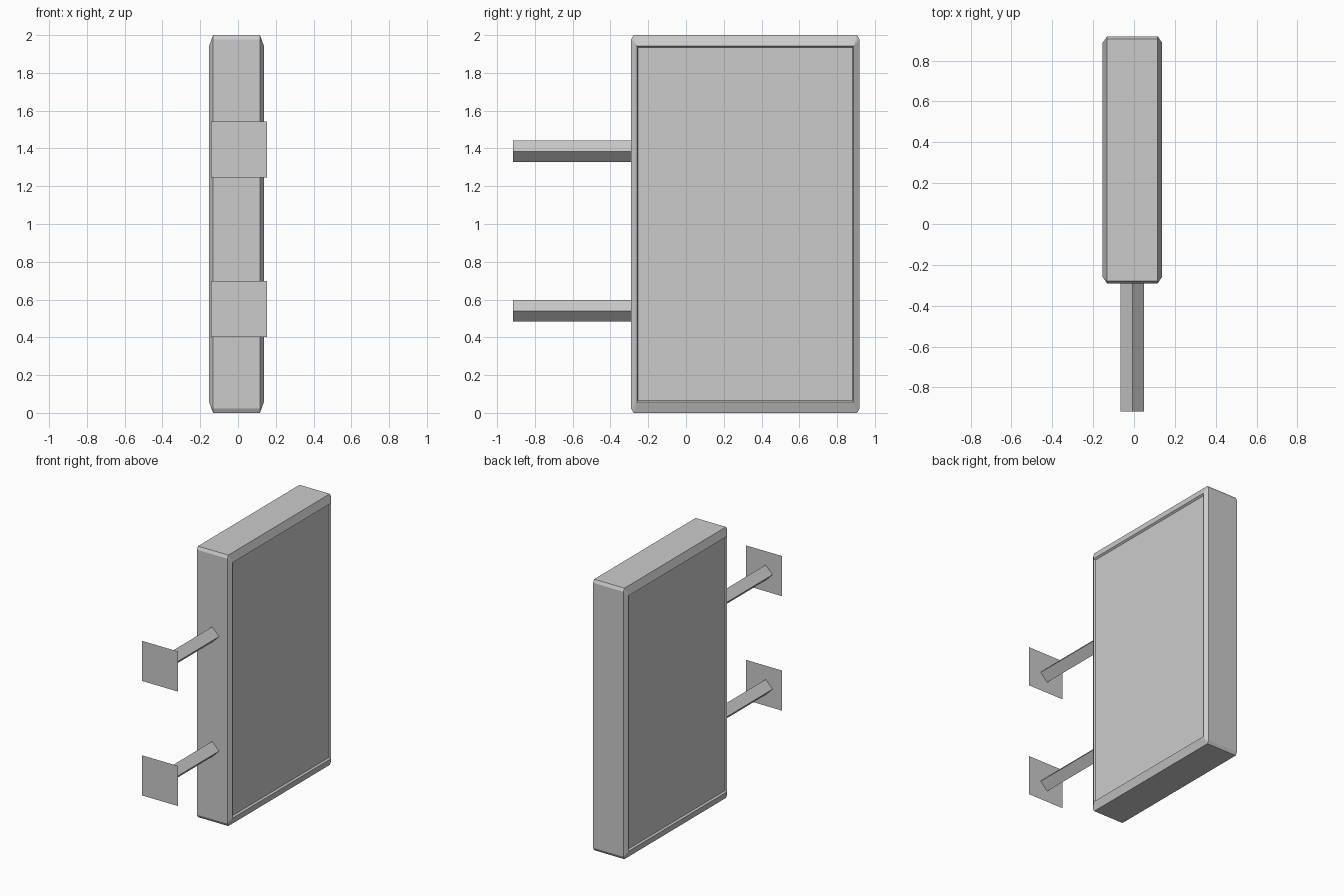
import bpy, bmesh
from mathutils import Vector

if "Cube" in bpy.data.objects:
    bpy.data.objects.remove(bpy.data.objects["Cube"])

CX = -0.008              # sign centre line in x
CY, CZ = 0.314, 1.0      # sign centre in y and z


def make_object(name, bm):
    bmesh.ops.remove_doubles(bm, verts=bm.verts, dist=0.0005)
    bmesh.ops.recalc_face_normals(bm, faces=bm.faces)
    mesh = bpy.data.meshes.new(name)
    bm.to_mesh(mesh)
    bm.free()
    obj = bpy.data.objects.new(name, mesh)
    bpy.context.collection.objects.link(obj)
    return obj


def outline(x, hy, hz, cy=0.0, cz=0.0):
    """Rectangle in the yz plane with optional chamfered corners."""
    pts = [(hy, hz - cz), (hy - cy, hz), (-hy + cy, hz), (-hy, hz - cz),
           (-hy, -hz + cz), (-hy + cy, -hz), (hy - cy, -hz), (hy, -hz + cz)]
    return [Vector((CX + x, CY + y, CZ + z)) for y, z in pts]


def loft(bm, rings):
    loops = [[bm.verts.new(p) for p in ring] for ring in rings]
    for a, b in zip(loops, loops[1:]):
        n = len(a)
        for i in range(n):
            bm.faces.new((a[i], a[(i + 1) % n], b[(i + 1) % n], b[i]))
    return loops


# Sign frame: chamfered box with a bevelled rim on both faces
side = [(0.133, 0.568, 0.934, 0, 0),
        (0.145, 0.574, 0.943, 0, 0),
        (0.124, 0.604, 1.0, 0.012, 0.022)]
rings = [outline(-x, *r) for x, *r in side]
rings += [outline(x, *r) for x, *r in reversed(side)]
bm = bmesh.new()
loft(bm, rings)
make_object("sign_frame", bm)

# Recessed display panels, one per face
for name, s in (("left_panel", -1), ("right_panel", 1)):
    bm = bmesh.new()
    hy, hz = 0.568, 0.934
    corners = [(-hy, -hz), (hy, -hz), (hy, hz), (-hy, hz)]
    bm.faces.new([bm.verts.new((CX + s * 0.133, CY + y, CZ + z))
                  for y, z in corners[::s]])
    obj = make_object(name, bm)
    if obj.data.polygons[0].normal.x * s < 0:
        obj.data.flip_normals()

# Wall brackets: diamond-section bar and flat square plate
for label, z in (("lower", 0.54), ("upper", 1.385)):
    bm = bmesh.new()
    r = 0.057
    loft(bm, [[(CX + dx, y, z + dz) for dx, dz in ((r, 0), (0, r), (-r, 0), (0, -r))]
              for y in (-0.917, -0.28)])
    make_object(label + "_bar", bm)

    bm = bmesh.new()
    h, px, pz = 0.148, 0.005, z + 0.01
    bm.faces.new([bm.verts.new((px + sx * h, -0.918, pz + sz * h))
                  for sx, sz in ((-1, -1), (1, -1), (1, 1), (-1, 1))])
    plate = make_object(label + "_wall_plate", bm)
    if plate.data.polygons[0].normal.y > 0:
        plate.data.flip_normals()
